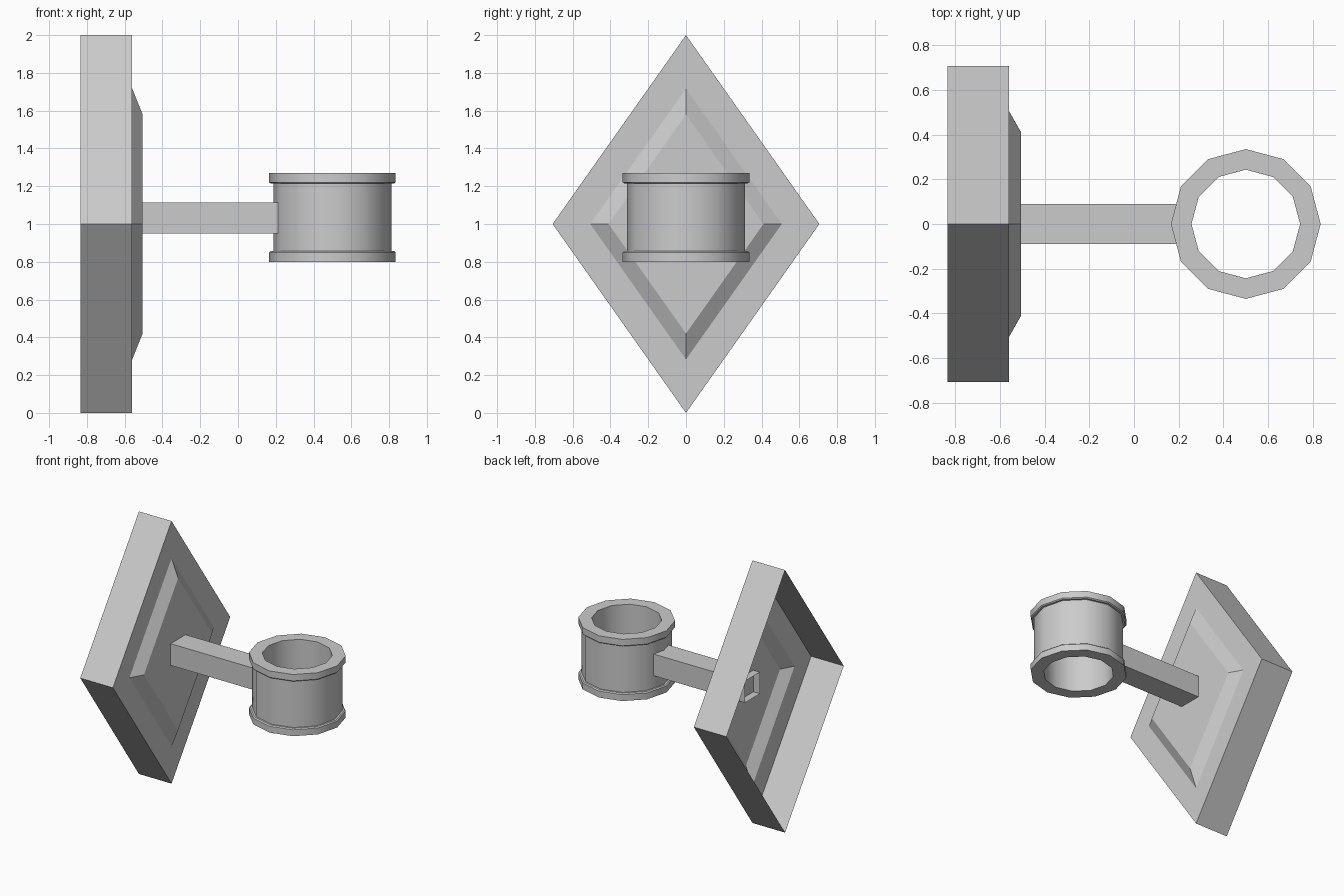
import bpy, bmesh
from math import cos, sin, pi, radians

if "Cube" in bpy.data.objects:
    bpy.data.objects.remove(bpy.data.objects["Cube"])


def loft(name, loops, cap=False, closed=False, smooth=False):
    """Skin a row of equal-sized point loops into one surface."""
    bm = bmesh.new()
    rows = [[bm.verts.new(p) for p in loop] for loop in loops]
    pairs = list(zip(rows, rows[1:]))
    if closed:
        pairs.append((rows[-1], rows[0]))
    for lo, hi in pairs:
        n = len(lo)
        for j in range(n):
            k = (j + 1) % n
            bm.faces.new((lo[j], lo[k], hi[k], hi[j]))
    if cap:
        bm.faces.new(rows[-1])
    mesh = bpy.data.meshes.new(name)
    bm.to_mesh(mesh)
    bm.free()
    obj = bpy.data.objects.new(name, mesh)
    bpy.context.collection.objects.link(obj)
    if smooth:
        bpy.context.view_layer.objects.active = obj
        obj.select_set(True)
        bpy.ops.object.shade_smooth_by_angle(angle=radians(31))
        obj.select_set(False)
    return obj


def diamond(x, a, b):
    return [(x, a, 1), (x, 0, 1 + b), (x, -a, 1), (x, 0, 1 - b)]


def box_section(x, y, z0, z1):
    return [(x, y, z0), (x, y, z1), (x, -y, z1), (x, -y, z0)]


def circle(r, z, n=12, cx=0.5):
    return [(cx + r * cos(2 * pi * i / n), r * sin(2 * pi * i / n), z)
            for i in range(n)]


# Diamond wall plate: thin shell, open at the back, raised panel in front
loft("wall_plate", [diamond(-0.835, 0.706, 1.0), diamond(-0.56, 0.706, 1.0),
                    diamond(-0.56, 0.507, 0.717), diamond(-0.505, 0.41, 0.58)],
     cap=True)

# Square arm: open tube passing slightly through the plate
loft("arm", [box_section(x, 0.09, 0.95, 1.115) for x in (-0.56, 0.22)])

# Twelve-sided holder ring with a flange at each end, mirrored about mid height
mid = 1.035
half = [(0.243, 0.235), (0.335, 0.235), (0.335, 0.186),
        (0.327, 0.179), (0.313, 0.179)]
profile = [(r, mid - h) for r, h in half] + [(r, mid + h) for r, h in reversed(half)]
loft("holder_ring", [circle(r, z) for r, z in profile], closed=True, smooth=True)
